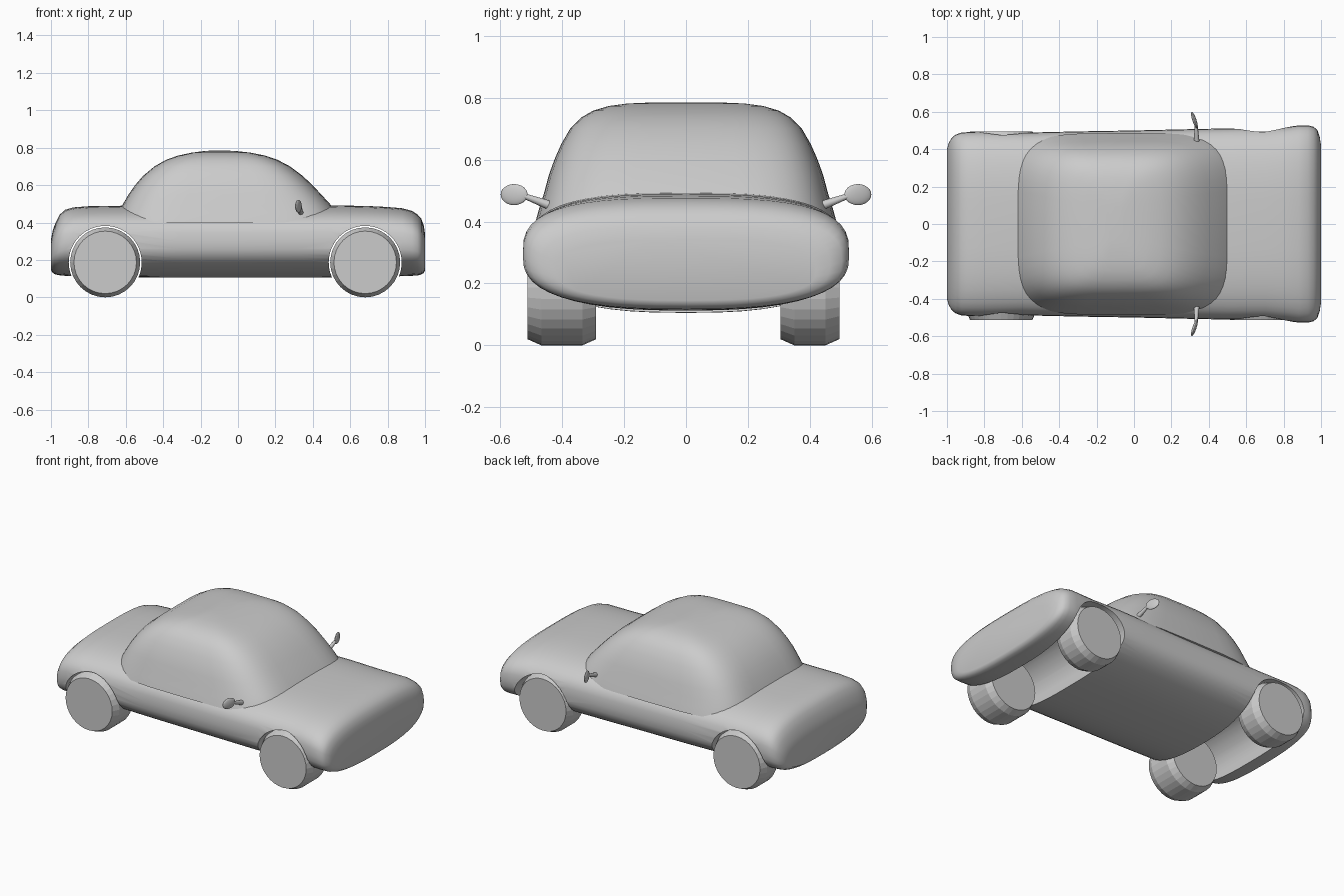
import bpy, bmesh
from math import sin, cos, pi, copysign
from mathutils import Vector

if "Cube" in bpy.data.objects:
    bpy.data.objects.remove(bpy.data.objects["Cube"])


def spow(v, n):
    return copysign(abs(v) ** (2 / n), v)


def loft(name, rings):
    """Skin a list of closed rings and cap both ends."""
    bm = bmesh.new()
    vs = [[bm.verts.new(p) for p in r] for r in rings]
    n = len(vs[0])
    for a, b in zip(vs, vs[1:]):
        for i in range(n):
            j = (i + 1) % n
            bm.faces.new((a[i], a[j], b[j], b[i]))
    bm.faces.new(vs[0])
    bm.faces.new(vs[-1])
    bmesh.ops.recalc_face_normals(bm, faces=bm.faces)
    me = bpy.data.meshes.new(name)
    bm.to_mesh(me)
    bm.free()
    ob = bpy.data.objects.new(name, me)
    bpy.context.collection.objects.link(ob)
    return ob


def smooth(ob, deg):
    bpy.ops.object.select_all(action='DESELECT')
    ob.select_set(True)
    bpy.context.view_layer.objects.active = ob
    bpy.ops.object.shade_smooth_by_angle(angle=deg * pi / 180)


def lathe_y(name, cx, cz, profile, seg):
    """Revolve (y, radius) pairs about a sideways axle."""
    return loft(name, [[(cx + r * cos(2 * pi * i / seg), y, cz + r * sin(2 * pi * i / seg))
                        for i in range(seg)] for y, r in profile])


# Lower body: rounded cross-sections along x (x, half width, top, bottom)
body_sections = [
    (-1.0, .40, .31, .145), (-.99, .435, .36, .13), (-.975, .46, .40, .122),
    (-.955, .477, .44, .118), (-.925, .488, .468, .115), (-.88, .492, .481, .113),
    (-.8, .494, .487, .111), (-.6, .488, .49, .107), (-.3, .495, .49, .105),
    (0, .50, .49, .105), (.3, .507, .492, .105), (.5, .511, .492, .106),
    (.7, .508, .488, .109), (.8, .516, .483, .111), (.88, .527, .476, .113),
    (.93, .527, .462, .115), (.96, .52, .443, .117), (.98, .503, .42, .122),
    (.993, .465, .385, .13), (1.0, .42, .34, .145)]
SEG = 48
rings = []
for x, hw, top, bot in body_sections:
    zc, h = (top + bot) / 2, (top - bot) / 2
    ring = []
    for i in range(SEG):
        c, s = cos(2 * pi * i / SEG), sin(2 * pi * i / SEG)
        n = 3.0 if s > 0 else 2.6
        ring.append((x, hw * spow(c, n), zc + h * spow(s, n)))
    rings.append(ring)
body = loft("car_body", rings)

# Wheel arches cut right across the body
for label, x in (("rear", -.71), ("front", .68)):
    cutter = lathe_y(label + "_arch_cutter", x, .187, [(-.8, .195), (.8, .195)], 64)
    cutter.hide_render = True
    cutter.hide_viewport = False
    mod = body.modifiers.new("arch", 'BOOLEAN')
    mod.operation = 'DIFFERENCE'
    mod.solver = 'EXACT'
    mod.object = cutter
    bpy.context.view_layer.objects.active = body
    bpy.ops.object.modifier_apply(modifier=mod.name)
    bpy.data.objects.remove(cutter)
smooth(body, 35)

# Cabin: stacked rounded plans (z, rear x, front x, half width)
cabin_layers = [
    (.40, -.66, .56, .486), (.45, -.64, .53, .472), (.49, -.62, .50, .459),
    (.55, -.585, .445, .443), (.60, -.55, .398, .425), (.65, -.507, .345, .403),
    (.70, -.447, .278, .374), (.735, -.385, .212, .34), (.758, -.32, .145, .30),
    (.773, -.25, .07, .25), (.781, -.19, 0, .19), (.785, -.14, -.06, .10)]
rings = []
for z, x0, x1, hw in cabin_layers:
    ring = []
    for i in range(SEG):
        c, s = cos(2 * pi * i / SEG), sin(2 * pi * i / SEG)
        ring.append(((x0 + x1) / 2 + (x1 - x0) / 2 * spow(c, 4.2), hw * spow(s, 4.2), z))
    rings.append(ring)
smooth(loft("cabin", rings), 50)

# Wheels with bevelled tyre shoulders
for label, x in (("rear", -.71), ("front", .68)):
    for side, inner, outer in (("right", -.29, -.512), ("left", .305, .495)):
        b = .045 if outer > 0 else -.045
        prof = [(inner, .167), (inner + b, .187), (outer - b, .187), (outer, .167)]
        lathe_y(f"{label}_{side}_wheel", x, .187, prof, 32)

# Door mirrors: flattened oval on a tapered stalk
for label, s in (("left", 1), ("right", -1)):
    bpy.ops.mesh.primitive_uv_sphere_add(segments=20, ring_count=12, radius=1,
                                         location=(.323, s * .555, .487),
                                         rotation=(0, 0, s * .33))
    glass = bpy.context.object
    glass.name = label + "_mirror"
    glass.scale = (.011, .046, .034)
    smooth(glass, 60)
    a, b = Vector((.335, s * .44, .452)), Vector((.332, s * .53, .485))
    bpy.ops.mesh.primitive_cone_add(vertices=12, radius1=.015, radius2=.008,
                                    depth=(b - a).length, location=(a + b) / 2)
    stalk = bpy.context.object
    stalk.name = label + "_mirror_stalk"
    stalk.rotation_euler = (b - a).to_track_quat('Z', 'Y').to_euler()
    smooth(stalk, 60)
